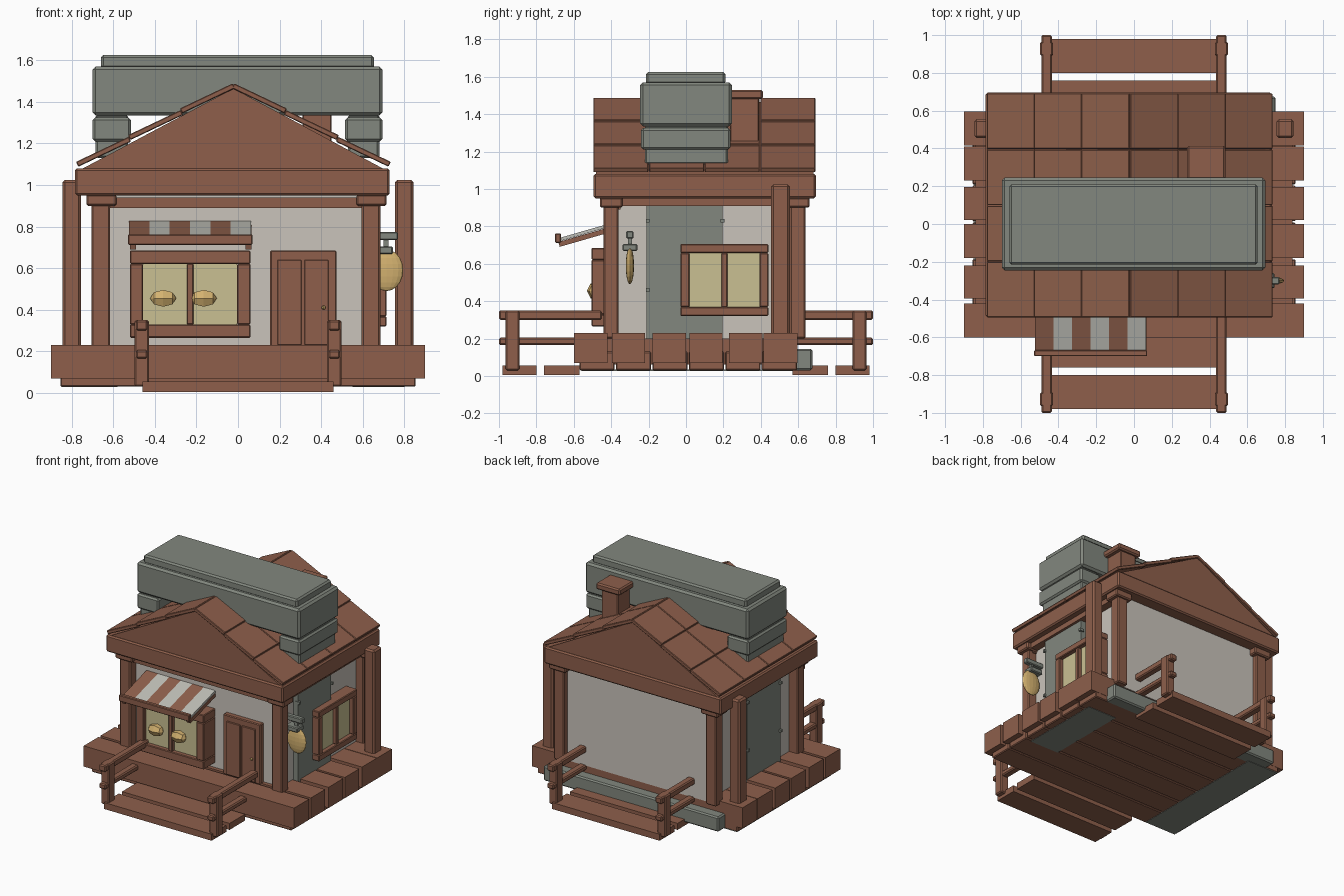
import bpy, bmesh, math
from mathutils import Matrix, Vector

if "Cube" in bpy.data.objects:
    bpy.data.objects.remove(bpy.data.objects["Cube"])


def material(name, rgb):
    m = bpy.data.materials.new(name)
    lin = [((c / 255 + 0.055) / 1.055) ** 2.4 for c in rgb]
    m.diffuse_color = (*lin, 1)
    m.use_nodes = True
    m.node_tree.nodes["Principled BSDF"].inputs["Base Color"].default_value = m.diffuse_color
    return m


WOOD = material("brown wood", (142, 95, 75))
PLASTER = material("pale plaster", (202, 196, 187))
STONE = material("grey stone", (130, 135, 126))
GLASS = material("cream glass", (202, 192, 146))
GOLD = material("lamp gold", (212, 178, 112))
CLOTH = material("awning white", (190, 190, 182))


def finish(name, bm, mat, bevel=0.0):
    bmesh.ops.recalc_face_normals(bm, faces=bm.faces)
    me = bpy.data.meshes.new(name)
    bm.to_mesh(me)
    bm.free()
    me.materials.append(mat)
    ob = bpy.data.objects.new(name, me)
    bpy.context.collection.objects.link(ob)
    if bevel:
        mod = ob.modifiers.new("bevel", 'BEVEL')
        mod.width = bevel
        mod.segments = 1
    return ob


def box(name, x, y, z, mat=WOOD, bevel=0.0, rot=None):
    """Box from (min, max) ranges, optionally turned about its centre."""
    bm = bmesh.new()
    size = Vector((x[1] - x[0], y[1] - y[0], z[1] - z[0]))
    mid = Vector((sum(x) / 2, sum(y) / 2, sum(z) / 2))
    m = Matrix.Translation(mid)
    if rot:
        m = m @ Matrix.Rotation(rot[0], 4, rot[1])
    bmesh.ops.create_cube(bm, size=1, matrix=m @ Matrix.Diagonal((*size, 1)))
    return finish(name, bm, mat, bevel)


def blob(name, loc, radii, mat, u=8, v=6, axis='Z'):
    bm = bmesh.new()
    r = Matrix.Rotation(math.pi / 2, 4, axis) if axis != 'Z' else Matrix()
    bmesh.ops.create_uvsphere(bm, u_segments=u, v_segments=v, radius=1,
                              matrix=Matrix.Translation(loc) @ Matrix.Diagonal((*radii, 1)) @ r)
    return finish(name, bm, mat)


# Deck planks over a lower plank layer
for a, b in ((-.6, -.42), (-.395, -.22), (-.18, 0), (.02, .195), (.23, .41), (.415, .595)):
    box("deck_plank", (-.9, .9), (a, b), (.07, .23))
for i in range(6):
    y = -.57 + i * .195
    box("base_plank", (-.855, .855), (y, y + .188), (.03, .13), bevel=.006)
box("deck_core", (-.84, .84), (-.56, .58), (.06, .2))

# Stone sill behind the house and stone footings underneath
box("back_sill", (-.75, .75), (.56, .675), (.03, .145), STONE, .01)
box("left_footing", (-.85, -.58), (-.56, .59), (.027, .035), STONE)
box("right_footing", (.55, .8), (-.2, .45), (.027, .035), STONE)

# Steps and railings, front and back
for s, side in ((-1, "front"), (1, "back")):
    for a, b in ((.8, .98), (.57, .76)):
        box(side + "_step", (-.46, .46), sorted((s * a, s * b)), (.005, .055))
    for x in (-.463, .463):
        box(side + "_rail_post", (x - .035, x + .035), sorted((s * .89, s * .965)),
            (.03, .35), bevel=.008)
        for z in ((.3, .35), (.165, .205)):
            box(side + "_rail", (x - .028, x + .028), sorted((s * .45, s)), z, bevel=.008)

# Walls and the stone panels on both sides
box("walls", (-.63, .62), (-.365, .6), (.2, .96), PLASTER)
for s in (-1, 1):
    box("side_stone_panel", sorted((s * .5, s * .66)), (-.21, .195), (.2, .97), STONE)
    for y in (-.205, .195):
        for z in (.46, .83):
            box("panel_rivet", sorted((s * .64, s * .675)), (y - .01, y + .01),
                (z - .01, z + .01), STONE)

# Corner posts with caps, beams, and tall free posts
for x0 in (-.705, .595):
    for a, b in ((-.44, -.36), (.555, .64)):
        box("corner_post", (x0, x0 + .09), (a, b), (.2, .95), bevel=.008)
        box("post_cap", (x0 - .025, x0 + .12), (a - .02, b + .02), (.9, .955), bevel=.008)
box("front_beam", (-.65, .65), (-.425, -.35), (.89, .94))
for s in (-1, 1):
    box("side_beam", sorted((s * .61, s * .68)), (-.4, .6), (.91, .955))
    box("tall_post", sorted((s * .755, s * .845)), (.455, .555), (.2, 1.025), bevel=.012)

# Eaves block and gable prism
RX, RZ = -.022, 1.465
box("eaves", (-.785, .73), (-.495, .695), (.95, 1.08), bevel=.01)
bm = bmesh.new()
tri = [bm.verts.new((x, -.482, z)) for x, z in ((-.765, 1.07), (.715, 1.07), (RX, RZ))]
face = bm.faces.new(tri)
ext = bmesh.ops.extrude_face_region(bm, geom=[face])
bmesh.ops.translate(bm, vec=(0, 1.164, 0),
                    verts=[v for v in ext["geom"] if isinstance(v, bmesh.types.BMVert)])
finish("gable", bm, WOOD)

# Roof slabs: three rows by four on each slope
slope = math.atan2(.385, .75)
for s in (-1, 1):
    for i in range(3):
        d = (i + .5) * .25
        x, z = RX + s * d, 1.482 - d * .385 / .75
        half = .125 / math.cos(slope)
        for j in range(4):
            y = -.495 + j * .2975
            box("roof_slab", (x - half, x + half), (y, y + .294), (z - .014, z + .012),
                bevel=.004, rot=(s * (slope - .03), 'Y'))

# Large stone vent on the roof
box("vent_body", (-.7, .695), (-.245, .245), (1.335, 1.57), STONE, .015)
box("vent_top", (-.66, .655), (-.215, .21), (1.56, 1.625), STONE, .012)
for a, b in ((-.7, -.515), (.515, .695)):
    box("vent_collar", (a, b), (-.24, .238), (1.21, 1.325), STONE, .012)
    box("vent_neck", (a + .015, b - .015), (-.22, .225), (1.13, 1.34), STONE, .01)

# Wooden chimney
box("chimney", (.31, .45), (.235, .39), (1.15, 1.49), bevel=.006)
box("chimney_cap", (.28, .485), (.2, .412), (1.48, 1.53), bevel=.01)


def window(name, a, z, t, depth, place):
    """Frame of four bars, pane and mullion; place turns (along, out, z) into box ranges."""
    bars = (((a[0], a[1]), (z[0], z[0] + t)), ((a[0], a[1]), (z[1] - t, z[1])),
            ((a[0], a[0] + t), (z[0] + t, z[1] - t)), ((a[1] - t, a[1]), (z[0] + t, z[1] - t)))
    for along, up in bars:
        box(name + "_frame", *place(along, depth, up), bevel=.005)
    box(name + "_pane", *place((a[0] + t, a[1] - t), (depth[0], depth[1] - .035),
                               (z[0] + t, z[1] - t)), GLASS)
    m = (a[0] + a[1]) / 2
    box(name + "_mullion", *place((m - .016, m + .016), (depth[0], depth[1] - .005),
                                  (z[0] + t, z[1] - t)), bevel=.004)


def on_front(a, d, z):
    return a, (-d[1], -d[0]), z


def on_right(a, d, z):
    return d, a, z


window("front_window", (-.52, .06), (.265, .685), .064, (.35, .505), on_front)
window("side_window", (-.03, .44), (.32, .705), .048, (.6, .715), on_right)

# Round ornaments in the front window
for x in (-.36, -.165):
    blob("window_fruit", (x, -.49, .455), (.063, .04, .047), GOLD, 6, 4, 'Y')

# Door with raised boards and a knob
box("door_frame", (.155, .475), (-.405, -.35), (.22, .685), bevel=.006)
for a, b in ((.19, .305), (.32, .435)):
    box("door_board", (a, b), (-.415, -.4), (.23, .64), bevel=.003)
blob("door_knob", (.412, -.425, .41), (.01, .012, .01), GOLD)

# Sloped striped awning with a front bar and brackets
tilt = math.atan2(.075, .26)
for i in range(6):
    x = -.525 + i * .098
    box("awning_stripe", (x, x + .098), (-.685, -.36), (.765, .782),
        CLOTH if i % 2 else WOOD, rot=(tilt, 'X'))
for x in (-.505, .05):
    box("awning_bracket", (x - .015, x + .015), (-.685, -.36), (.735, .762), rot=(tilt, 'X'))
box("awning_bar", (-.53, .07), (-.7, -.668), (.712, .762), bevel=.005)

# Side lamp
blob("lamp_disc", (.715, -.3, .59), (.08, .022, .1), GOLD, 16, 10)
box("lamp_cap", (.64, .745), (-.34, -.26), (.668, .705), STONE, .006)
box("lamp_arm", (.6, .77), (-.32, -.28), (.735, .775), STONE, .006)
box("lamp_link", (.7, .725), (-.31, -.29), (.7, .74), STONE)
